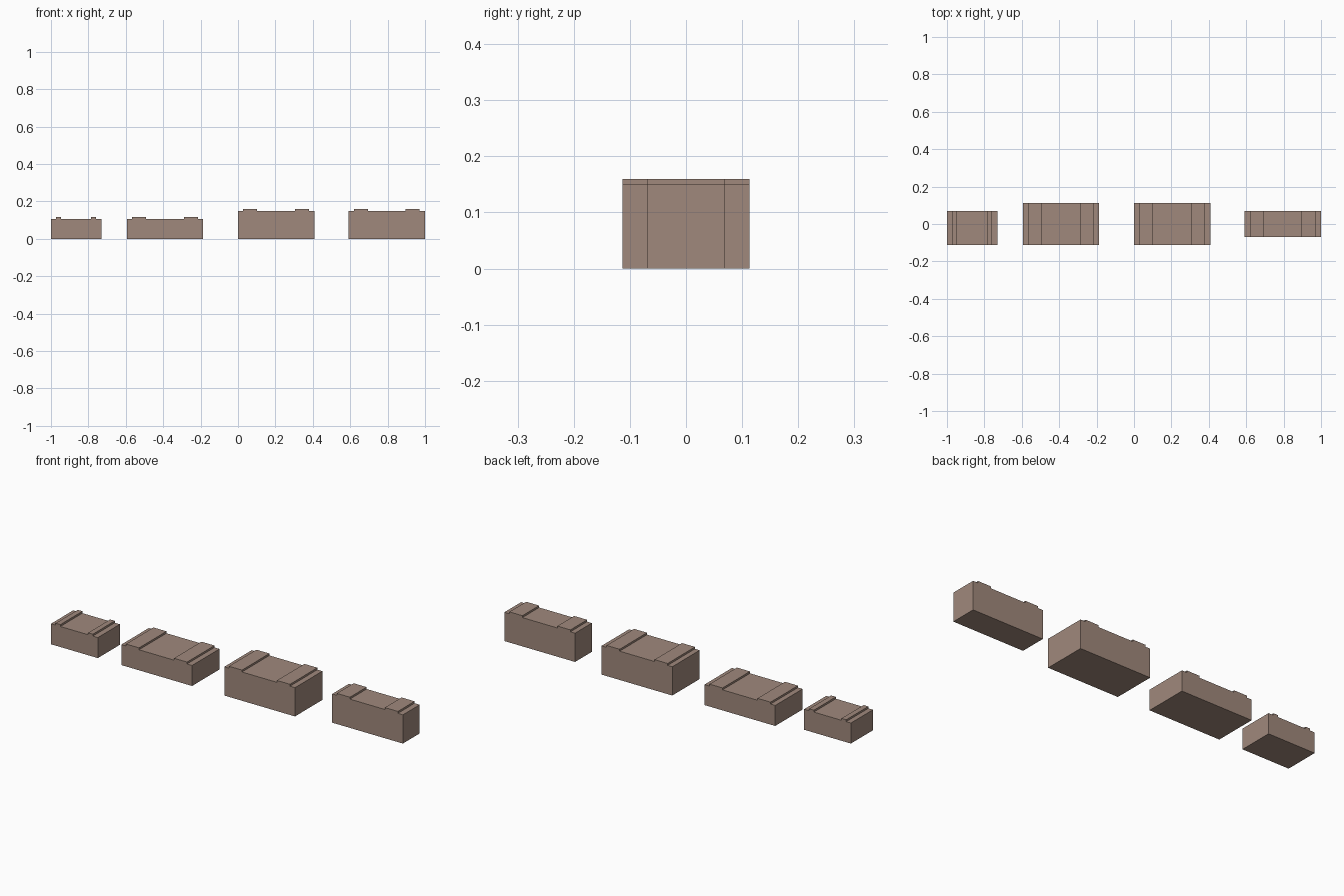
import bpy, bmesh

if "Cube" in bpy.data.objects:
    bpy.data.objects.remove(bpy.data.objects["Cube"])

# One flat stone colour
stone = bpy.data.materials.new("brown_stone")
stone.diffuse_color = (0.352, 0.250, 0.202, 1)
stone.use_nodes = True
stone.node_tree.nodes["Principled BSDF"].inputs["Base Color"].default_value = stone.diffuse_color


def block(name, x0, x1, y0, y1, height, ridges):
    """Extrude a front profile (box with raised strips on top) along y."""
    top = height + 0.01
    profile = [(x1, 0), (x0, 0), (x0, height)]
    for a, b in ridges:
        profile += [(a, height), (a, top), (b, top), (b, height)]
    profile.append((x1, height))

    bm = bmesh.new()
    front = bm.faces.new([bm.verts.new((x, y0, z)) for x, z in profile])
    ext = bmesh.ops.extrude_face_region(bm, geom=[front], use_keep_orig=True)
    verts = [g for g in ext["geom"] if isinstance(g, bmesh.types.BMVert)]
    bmesh.ops.translate(bm, verts=verts, vec=(0, y1 - y0, 0))
    bmesh.ops.recalc_face_normals(bm, faces=bm.faces[:])
    mesh = bpy.data.meshes.new(name)
    bm.to_mesh(mesh)
    bm.free()
    mesh.materials.append(stone)
    bpy.context.collection.objects.link(bpy.data.objects.new(name, mesh))


# Short low block
block("short_block", -1.0, -0.73, -0.113, 0.069, 0.107,
      [(-0.973, -0.946), (-0.786, -0.759)])

# Three long blocks, sharing the same strip spacing
for name, x, half_depth, height in (
        ("low_block", -0.594, 0.113, 0.107),
        ("tall_block", 0.0, 0.113, 0.15),
        ("narrow_block", 0.592, 0.069, 0.15)):
    block(name, x, x + 0.408, -half_depth, half_depth, height,
          [(x + 0.027, x + 0.102), (x + 0.304, x + 0.379)])
